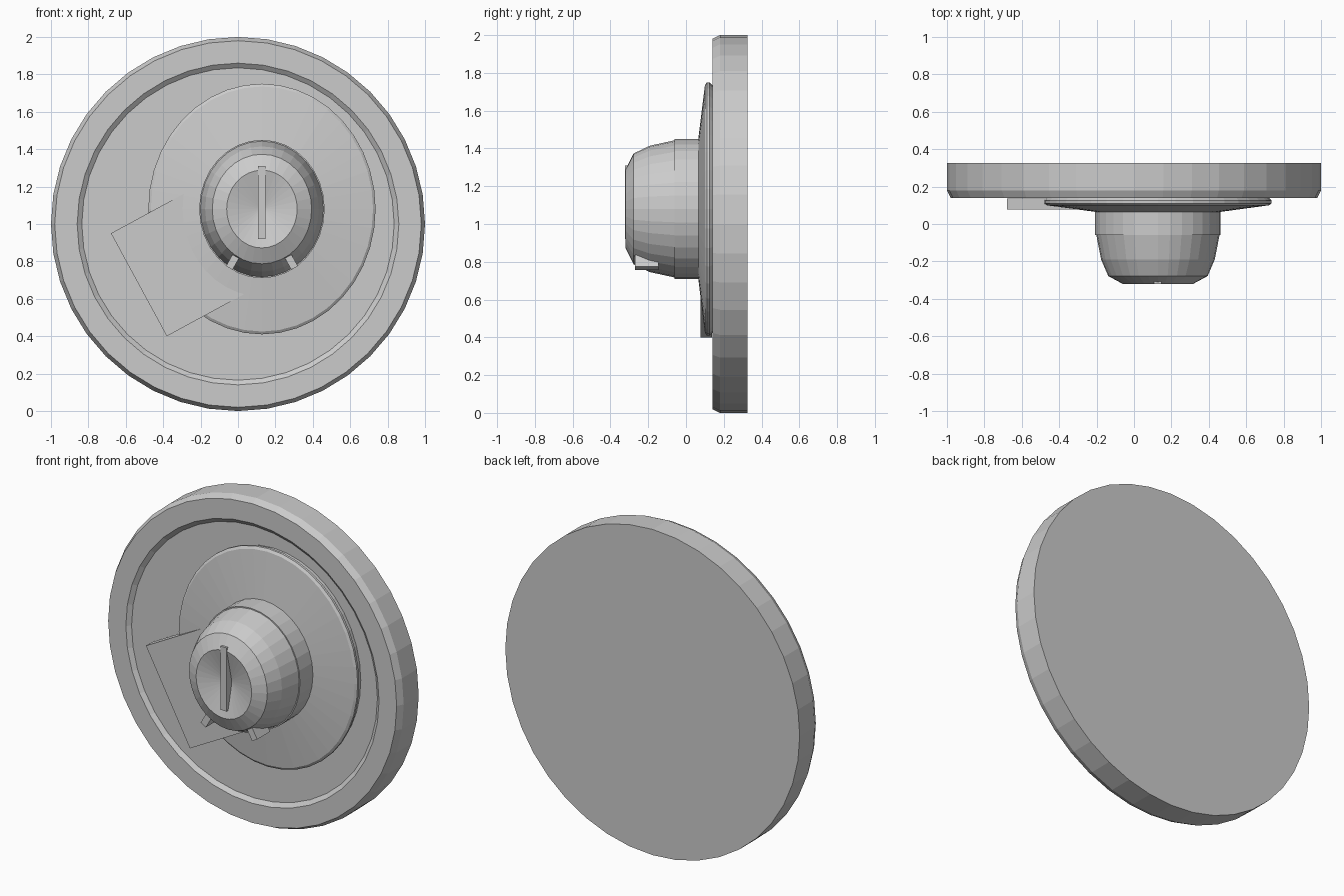
import bpy, bmesh, math
from mathutils import Matrix, Vector

cube = bpy.data.objects.get("Cube")
if cube:
    bpy.data.objects.remove(cube)

grey = bpy.data.materials.new("light_grey")
grey.use_nodes = True
colour = (0.6, 0.6, 0.6, 1)
grey.diffuse_color = colour
grey.node_tree.nodes["Principled BSDF"].inputs["Base Color"].default_value = colour

HUB_X, HUB_Z, SQUASH = 0.128, 1.08, 0.907


def finish(name, bm):
    bmesh.ops.recalc_face_normals(bm, faces=bm.faces)
    mesh = bpy.data.meshes.new(name)
    bm.to_mesh(mesh)
    bm.free()
    mesh.materials.append(grey)
    obj = bpy.data.objects.new(name, mesh)
    bpy.context.collection.objects.link(obj)
    return obj


def lathe(name, profile, centre, sides, squash=1.0):
    """Turn (radius, y) points around the y axis; radius 0 makes a tip."""
    bm = bmesh.new()
    rings = []
    for r, y in profile:
        count = sides if r > 0 else 1
        rings.append([bm.verts.new((
            centre[0] + squash * r * math.cos(math.tau * i / sides), y,
            centre[1] + r * math.sin(math.tau * i / sides))) for i in range(count)])
    for a, b in zip(rings, rings[1:]):
        for i in range(sides):
            j = (i + 1) % sides
            corners = [a[i % len(a)], a[j % len(a)], b[j % len(b)], b[i % len(b)]]
            bm.faces.new(list(dict.fromkeys(corners)))
    return finish(name, bm)


def box(name, centre, size, turn=0.0):
    """Box turned about the y axis."""
    bm = bmesh.new()
    place = (Matrix.Translation(centre) @ Matrix.Rotation(turn, 4, 'Y')
             @ Matrix.Diagonal((*size, 1)))
    bmesh.ops.create_cube(bm, size=1, matrix=place)
    return finish(name, bm)


# Round backing disc with a shallow recessed face
lathe("backing_disc", [(0, 0.16), (0.835, 0.16), (0.86, 0.14), (0.98, 0.14),
                       (1, 0.18), (1, 0.325), (0, 0.325)], (0, 1), 40)

# Wide sloping flange around the knob
lathe("flange", [(0, 0.065), (0.37, 0.065), (0.655, 0.1), (0.67, 0.11),
                 (0.67, 0.125), (0.655, 0.14), (0.655, 0.17), (0, 0.17)],
      (HUB_X, HUB_Z), 40, SQUASH)

# Tapered knob with a dished front
lathe("knob", [(0, 0.1), (0.37, 0.1), (0.37, -0.06), (0.363, -0.06),
               (0.335, -0.19), (0.293, -0.278), (0.208, -0.32), (0, -0.268)],
      (HUB_X, HUB_Z), 32, SQUASH)

# Upright fin across the dish
box("knob_fin", (HUB_X, -0.286, 1.115), (0.04, 0.072, 0.39))

# Two small tabs under the knob
for side, label in ((1, "left"), (-1, "right")):
    spread = math.radians(29)
    out = Vector((side * math.sin(spread), 0, -math.cos(spread)))
    box("tab_" + label, Vector((HUB_X, -0.208, HUB_Z)) + out * 0.325,
        (0.04, 0.125, 0.07), -side * spread)

# Slanted rectangular plate tucked into the flange
tilt = math.radians(28.5)
along = Vector((math.cos(tilt), 0, math.sin(tilt)))
length = 0.6
box("slanted_plate", Vector((-0.53, 0.107, 0.675)) + along * length / 2,
    (length, 0.06, 0.626), -tilt)
